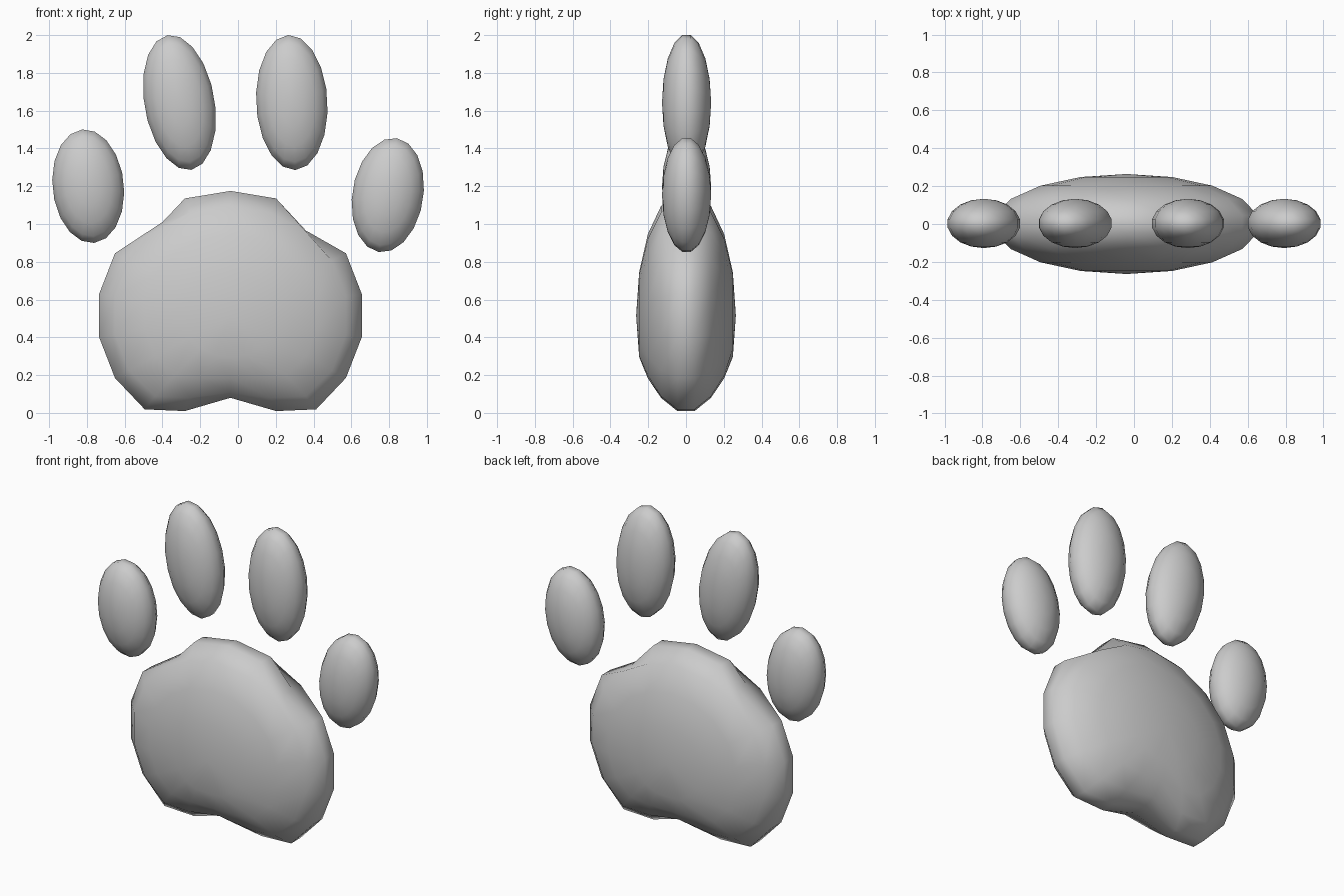
import bpy, bmesh
from math import radians, cos
from mathutils import Matrix, Vector

if "Cube" in bpy.data.objects:
    bpy.data.objects.remove(bpy.data.objects["Cube"])

RIM = cos(radians(10))  # outermost ring of an 18 x 9 sphere


def ellipsoid(name, center, half, tilt=0, sculpt=None):
    """18 x 9 sphere with poles along y, scaled, tilted in the front plane."""
    bm = bmesh.new()
    bmesh.ops.create_uvsphere(bm, u_segments=18, v_segments=9, radius=1)
    bm.transform(Matrix.Rotation(radians(90), 4, 'X'))
    bm.transform(Matrix.Diagonal((half[0] / RIM, half[1], half[2] / RIM, 1)))
    bm.transform(Matrix.Rotation(radians(tilt), 4, 'Y'))
    bm.transform(Matrix.Translation(center))
    if sculpt:
        sculpt(bm)
    bmesh.ops.recalc_face_normals(bm, faces=bm.faces)
    mesh = bpy.data.meshes.new(name)
    bm.to_mesh(mesh)
    bm.free()
    mesh.shade_smooth()
    obj = bpy.data.objects.new(name, mesh)
    bpy.context.collection.objects.link(obj)
    return obj


def sculpt_pad(bm):
    # heel dent: linear falloff around the lowest rim point
    low = Vector((-0.04, 0, -0.145))
    for v in bm.verts:
        p = Vector((v.co.x, max(abs(v.co.y) - 0.046, 0), v.co.z))
        v.co.z += 0.225 * max(0, 1 - (p - low).length / 0.5)
    # shoulder notches on the rim
    for old, new in (((0.414, 1.02), (0.36, 0.965)), ((-0.494, 1.02), (-0.40, 1.01))):
        for v in bm.verts:
            if abs(v.co.y) < 0.06 and (Vector((v.co.x, v.co.z)) - Vector(old)).length < 0.04:
                v.co.x, v.co.z = new


# main pad
ellipsoid("main_pad", (-0.04, 0, 0.515), (0.706, 0.264, 0.66), 0, sculpt_pad)

# toes: centre x, z, half width, half height, lean
toes = {
    "outer_toe_left": (-0.793, 1.20, 0.189, 0.302, -6),
    "inner_toe_left": (-0.31, 1.643, 0.186, 0.362, -10),
    "inner_toe_right": (0.285, 1.643, 0.189, 0.358, -3),
    "outer_toe_right": (0.793, 1.153, 0.188, 0.305, 9),
}
for name, (x, z, w, h, lean) in toes.items():
    ellipsoid(name, (x, 0.003, z), (w, 0.13, h), lean)
